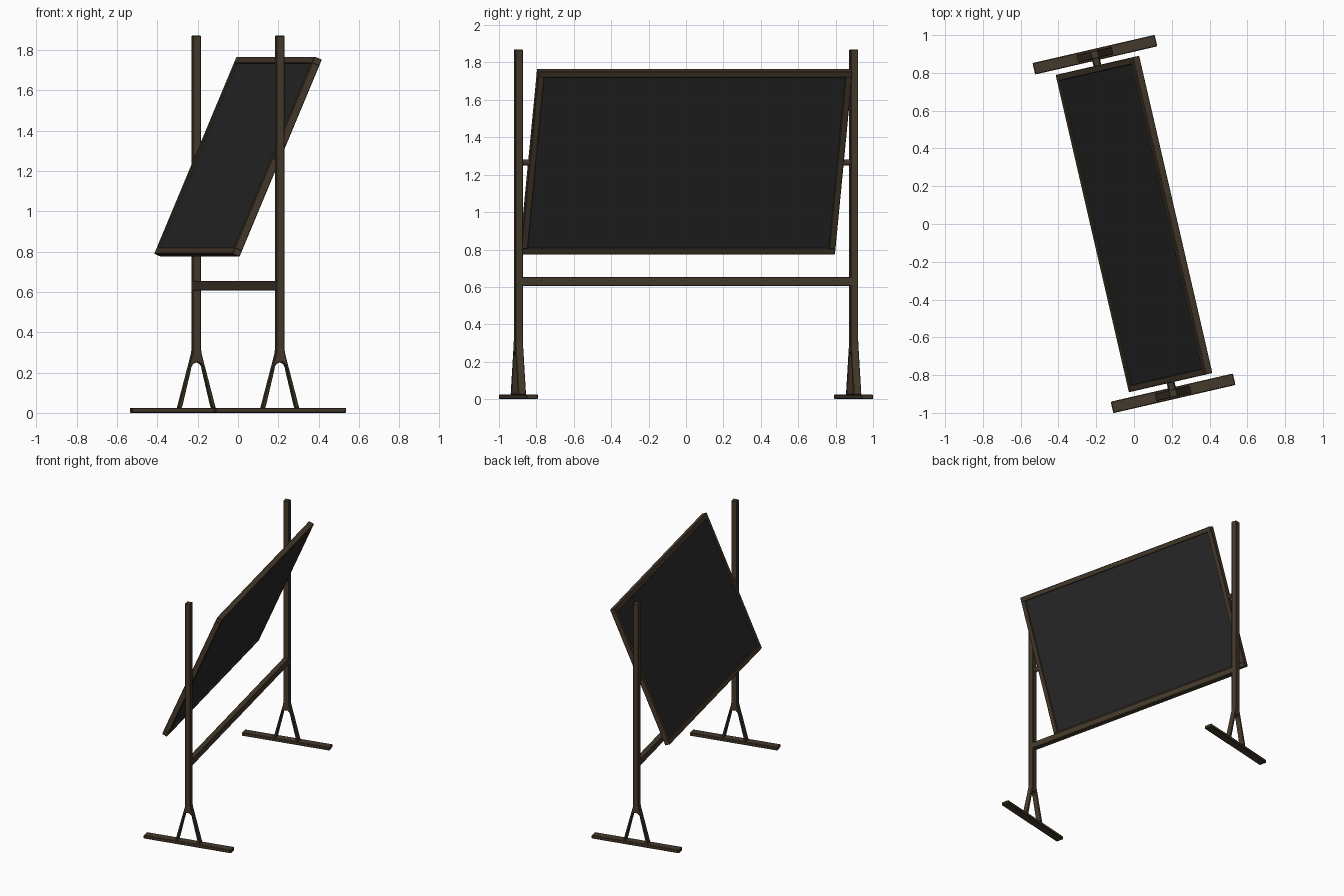
import bpy, bmesh, math
from mathutils import Matrix

if "Cube" in bpy.data.objects:
    bpy.data.objects.remove(bpy.data.objects["Cube"])

YAW = Matrix.Rotation(math.radians(13), 4, 'Z')      # whole stand is turned
TILT = Matrix.Translation((0, 0, 1.27)) @ Matrix.Rotation(math.radians(23.2), 4, 'Y')


def material(name, rgb):
    m = bpy.data.materials.new(name)
    m.diffuse_color = (*rgb, 1)
    m.use_nodes = True
    m.node_tree.nodes["Principled BSDF"].inputs["Base Color"].default_value = m.diffuse_color
    return m


WOOD = material("dark_wood", (0.060, 0.042, 0.025))
SLATE = material("slate_black", (0.021, 0.021, 0.021))


def finish(name, bm, mat, matrix, bevel=0.0):
    bmesh.ops.recalc_face_normals(bm, faces=bm.faces)
    mesh = bpy.data.meshes.new(name)
    bm.to_mesh(mesh)
    bm.free()
    mesh.materials.append(mat)
    ob = bpy.data.objects.new(name, mesh)
    ob.matrix_world = YAW @ matrix
    bpy.context.collection.objects.link(ob)
    if bevel:
        b = ob.modifiers.new("edge_chamfer", 'BEVEL')
        b.width, b.segments, b.limit_method = bevel, 1, 'ANGLE'
    return ob


def box(name, size, loc, mat=WOOD, matrix=Matrix(), bevel=0.0):
    bm = bmesh.new()
    bmesh.ops.create_cube(bm, size=1, matrix=Matrix.Translation(loc) @ Matrix.Diagonal((*size, 1)))
    return finish(name, bm, mat, matrix, bevel)


def prism(name, outline, depth, matrix, bevel=0.0):
    """Extrude an (x, z) outline along y, centred."""
    bm = bmesh.new()
    face = bm.faces.new([bm.verts.new((x, -depth / 2, z)) for x, z in outline])
    new = bmesh.ops.extrude_face_region(bm, geom=[face])["geom"]
    bmesh.ops.translate(bm, vec=(0, depth, 0), verts=[v for v in new if isinstance(v, bmesh.types.BMVert)])
    return finish(name, bm, WOOD, matrix, bevel)


# Post outline: straight column that splits into two legs around a rounded arch
arch = [(0.031 * math.cos(a), 0.215 + 0.035 * math.sin(a))
        for a in (math.pi * i / 10 for i in range(11))]
post = ([(0.021, 1.87), (0.021, 0.31), (0.024, 0.29), (0.095, 0.024), (0.077, 0.024)] + arch +
        [(-0.077, 0.024), (-0.095, 0.024), (-0.024, 0.29), (-0.021, 0.31), (-0.021, 1.87)])

for side, s in (("front", -1), ("back", 1)):
    at = Matrix.Translation((0, s * 0.92, 0))
    prism(side + "_post", post, 0.042, at, 0.003)
    box(side + "_foot", (0.664, 0.062, 0.025), (0, 0, 0.0125), matrix=at, bevel=0.004)
    # pivot pin between post and board
    bm = bmesh.new()
    bmesh.ops.create_cone(bm, cap_ends=True, segments=20, radius1=0.017, radius2=0.017, depth=0.07,
                          matrix=Matrix.Translation((0, s * 0.88, 1.265)) @ Matrix.Rotation(math.pi / 2, 4, 'X'))
    pin = finish(side + "_pivot_pin", bm, WOOD, Matrix())
    for p in pin.data.polygons:
        p.use_smooth = len(p.vertices) == 4

# Lower crossbar
box("crossbar", (0.042, 1.81, 0.048), (0, 0, 0.63), bevel=0.003)

# Tilted board: frame around a recessed slate panel
HW, HH, T, F = 0.862, 0.532, 0.04, 0.035
for side, s in (("lower", -1), ("upper", 1)):
    box(side + "_frame_rail", (T, 2 * HW, F), (0, 0, s * (HH - F / 2)), matrix=TILT, bevel=0.003)
for side, s in (("front", -1), ("back", 1)):
    box(side + "_frame_stile", (T, F, 2 * (HH - F) + 0.008), (0, s * (HW - F / 2), 0), matrix=TILT, bevel=0.003)
box("slate_panel", (0.022, 2 * (HW - F) + 0.01, 2 * (HH - F) + 0.01), (0, 0, 0), SLATE, TILT)
